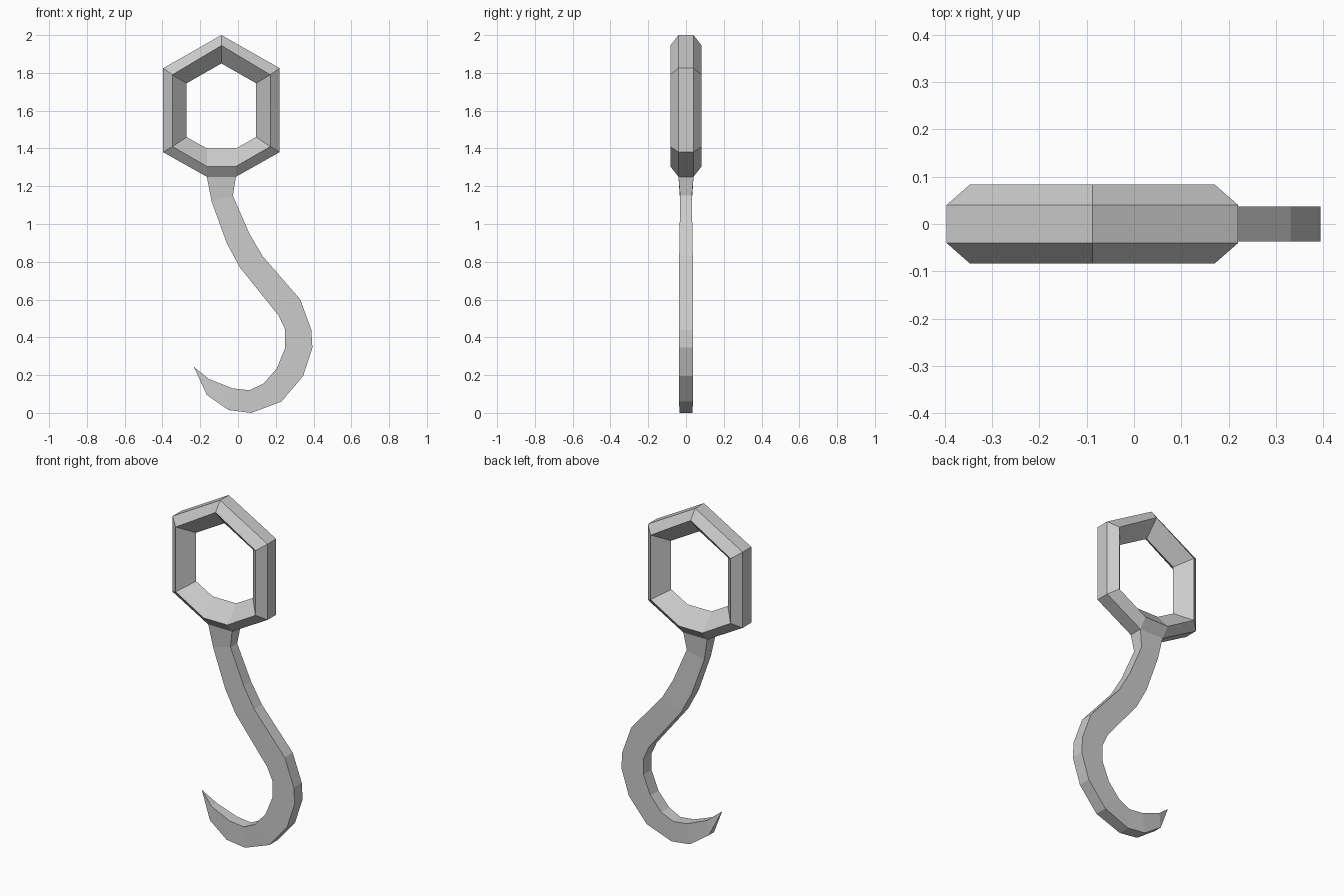
import bpy
import bmesh

cube = bpy.data.objects.get("Cube")
if cube:
    bpy.data.objects.remove(cube, do_unlink=True)

steel = bpy.data.materials.new("grey steel")
steel.use_nodes = True
grey = (0.6, 0.6, 0.6, 1)
steel.diffuse_color = grey
steel.node_tree.nodes["Principled BSDF"].inputs["Base Color"].default_value = grey


def loft(name, loops, around=False, caps=False):
    """Skin consecutive closed loops of points into a flat-shaded object."""
    bm = bmesh.new()
    rows = [[bm.verts.new(p) for p in loop] for loop in loops]
    pairs = list(zip(rows, rows[1:]))
    if around:
        pairs.append((rows[-1], rows[0]))
    for a, b in pairs:
        n = len(a)
        for i in range(n):
            j = (i + 1) % n
            bm.faces.new((a[i], a[j], b[j], b[i]))
    if caps:
        bm.faces.new(rows[0])
        bm.faces.new(rows[-1])
    bmesh.ops.remove_doubles(bm, verts=bm.verts, dist=0.0005)
    bmesh.ops.recalc_face_normals(bm, faces=bm.faces)
    mesh = bpy.data.meshes.new(name)
    bm.to_mesh(mesh)
    bm.free()
    mesh.materials.append(steel)
    obj = bpy.data.objects.new(name, mesh)
    bpy.context.collection.objects.link(obj)
    return obj


# Ring: hexagon with a blunted lower corner, bevelled to a sharp inner edge
RING_X = -0.088


def ring_loop(y, half_width, top, shoulder, hip, bottom):
    right = [(half_width, shoulder), (half_width, hip), (0.077, bottom)]
    left = [(-x, z) for x, z in reversed(right)]
    return [(RING_X + x, y, z) for x, z in [(0, top)] + right + left]


outer = (0.308, 2.0, 1.825, 1.38, 1.25)
middle = (0.259, 1.945, 1.79, 1.41, 1.305)
inner = (0.184, 1.85, 1.745, 1.46, 1.40)
loft("ring", [ring_loop(-0.04, *outer), ring_loop(-0.083, *middle),
              ring_loop(0, *inner), ring_loop(0.083, *middle),
              ring_loop(0.04, *outer)], around=True)

# Hook: rectangular sections (inner x, z, outer x, z, half depth) to a point
sections = [
    (-0.165, 1.25, -0.011, 1.25, 0.04),
    (-0.14, 1.12, -0.027, 1.15, 0.031),
    (-0.06, 0.90, 0.06, 0.95, 0.034),
    (0.01, 0.77, 0.13, 0.83, 0.036),
    (0.215, 0.515, 0.33, 0.60, 0.037),
    (0.25, 0.44, 0.388, 0.44, 0.037),
    (0.25, 0.345, 0.394, 0.345, 0.037),
    (0.205, 0.235, 0.345, 0.195, 0.037),
    (0.135, 0.155, 0.23, 0.06, 0.037),
    (0.06, 0.12, 0.07, 0.0, 0.034),
    (-0.03, 0.13, -0.05, 0.015, 0.034),
    (-0.155, 0.18, -0.165, 0.095, 0.025),
    (-0.235, 0.245, -0.234, 0.244, 0.001),
]
loft("hook", [[(a, -d, b), (c, -d, e), (c, d, e), (a, d, b)]
              for a, b, c, e, d in sections], caps=True)
